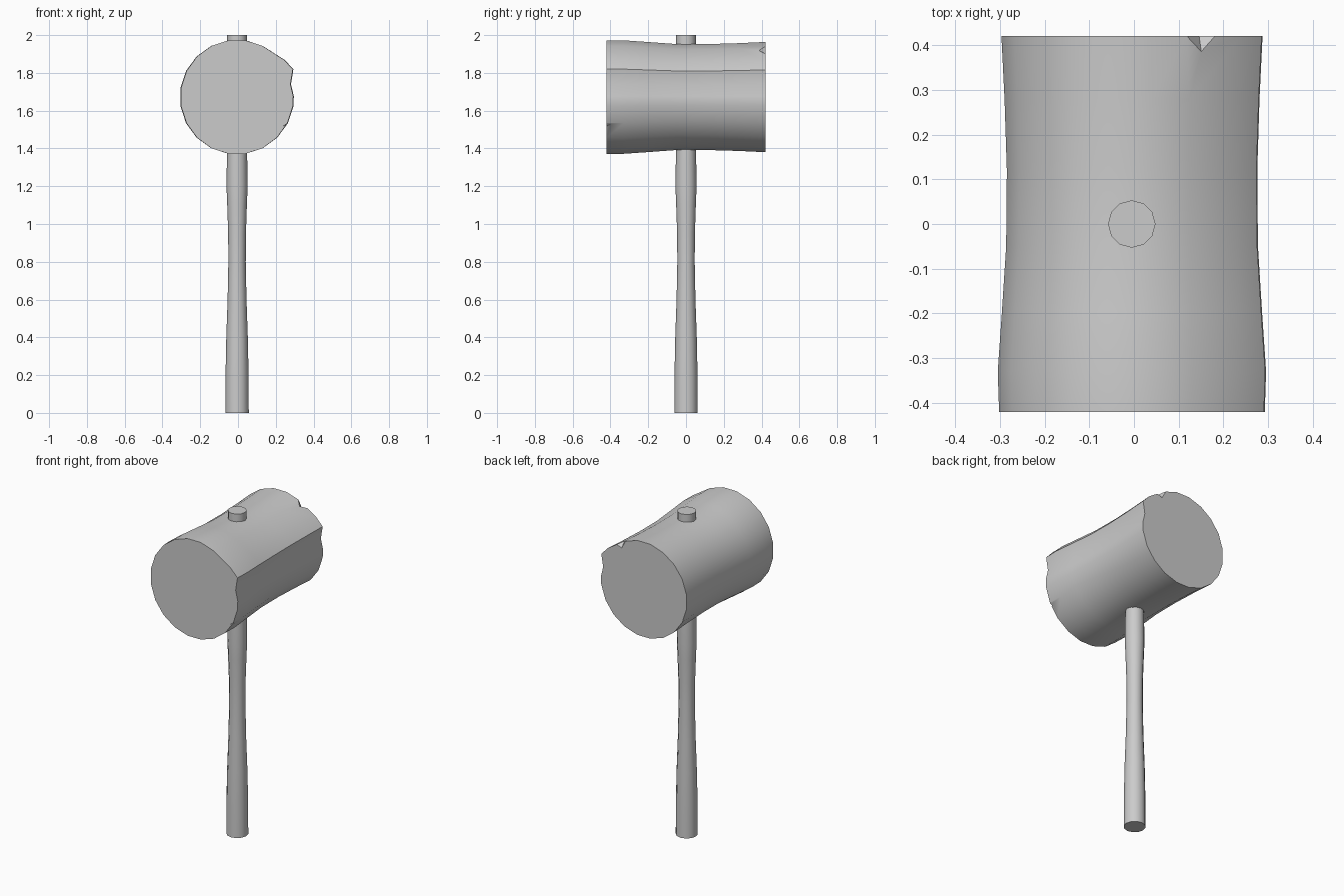
import bpy, bmesh
from math import sin, cos, radians, pi

if "Cube" in bpy.data.objects:
    bpy.data.objects.remove(bpy.data.objects["Cube"])


def make_object(name, verts, faces):
    mesh = bpy.data.meshes.new(name)
    mesh.from_pydata(verts, [], faces)
    bm = bmesh.new()
    bm.from_mesh(mesh)
    bmesh.ops.recalc_face_normals(bm, faces=bm.faces)
    bm.to_mesh(mesh)
    bm.free()
    obj = bpy.data.objects.new(name, mesh)
    bpy.context.collection.objects.link(obj)
    return obj


def loft(name, rings):
    """Skin a list of equal-sized rings and cap both ends."""
    n = len(rings[0])
    verts = [p for ring in rings for p in ring]
    faces = [(i * n + j, i * n + (j + 1) % n, (i + 1) * n + (j + 1) % n, (i + 1) * n + j)
             for i in range(len(rings) - 1) for j in range(n)]
    faces += [tuple(range(n)), tuple(range(len(verts) - n, len(verts)))]
    return make_object(name, verts, faces)


def smooth(obj, angle):
    bpy.ops.object.select_all(action='DESELECT')
    obj.select_set(True)
    bpy.context.view_layer.objects.active = obj
    bpy.ops.object.shade_smooth_by_angle(angle=radians(angle))


# Handle: 12-sided, waisted shaft running through the head
handle_profile = [(0, .062), (.2, .061), (.4, .057), (.6, .050), (.8, .046), (.95, .047),
                  (1.1, .052), (1.2, .056), (1.4, .053), (2.0, .053)]
handle = loft("handle", [[(-.005 + r * cos(k * pi / 6), r * sin(k * pi / 6), z)
                          for k in range(12)] for z, r in handle_profile])
smooth(handle, 35)

# Head: round section with a split ridge along the right side
section = [(.304 * sin(radians(a)), .304 * cos(radians(a))) for a in range(99, 400, 18)]
section = [(x - .003 if x < 0 else x - .008, z) for x, z in section]
section += [(.245, .197), (.292, .148), (.279, .068), (.294, .005)]
stations = [(-.42, .995, 1.0), (-.33, 1.005, 1.0), (-.2, .975, .97), (-.05, .943, .934),
            (.12, .938, .934), (.28, .955, .95), (.42, .978, .972)]
head = loft("head", [[(x * sx, y, 1.672 + z * sz) for x, z in section]
                     for y, sx, sz in stations])

# Chips knocked out of the head's rims
tetra = [(0, 1, 2), (0, 1, 3), (1, 2, 3), (0, 2, 3)]
chips = {
    "back_chip_cutter": [(.155, .355, 1.945), (.05, .47, 2.01), (.30, .47, 1.90), (.14, .46, 1.855)],
    "front_chip_cutter": [(.275, -.375, 1.535), (.29, -.45, 1.56), (.29, -.45, 1.50), (.22, -.45, 1.51)],
}
for name, points in chips.items():
    cutter = make_object(name, points, tetra)
    cutter.hide_render = True
    mod = head.modifiers.new(name, 'BOOLEAN')
    mod.operation = 'DIFFERENCE'
    mod.solver = 'EXACT'
    mod.object = cutter
    bpy.context.view_layer.objects.active = head
    bpy.ops.object.modifier_apply(modifier=mod.name)
    bpy.data.objects.remove(cutter)
smooth(head, 30)
